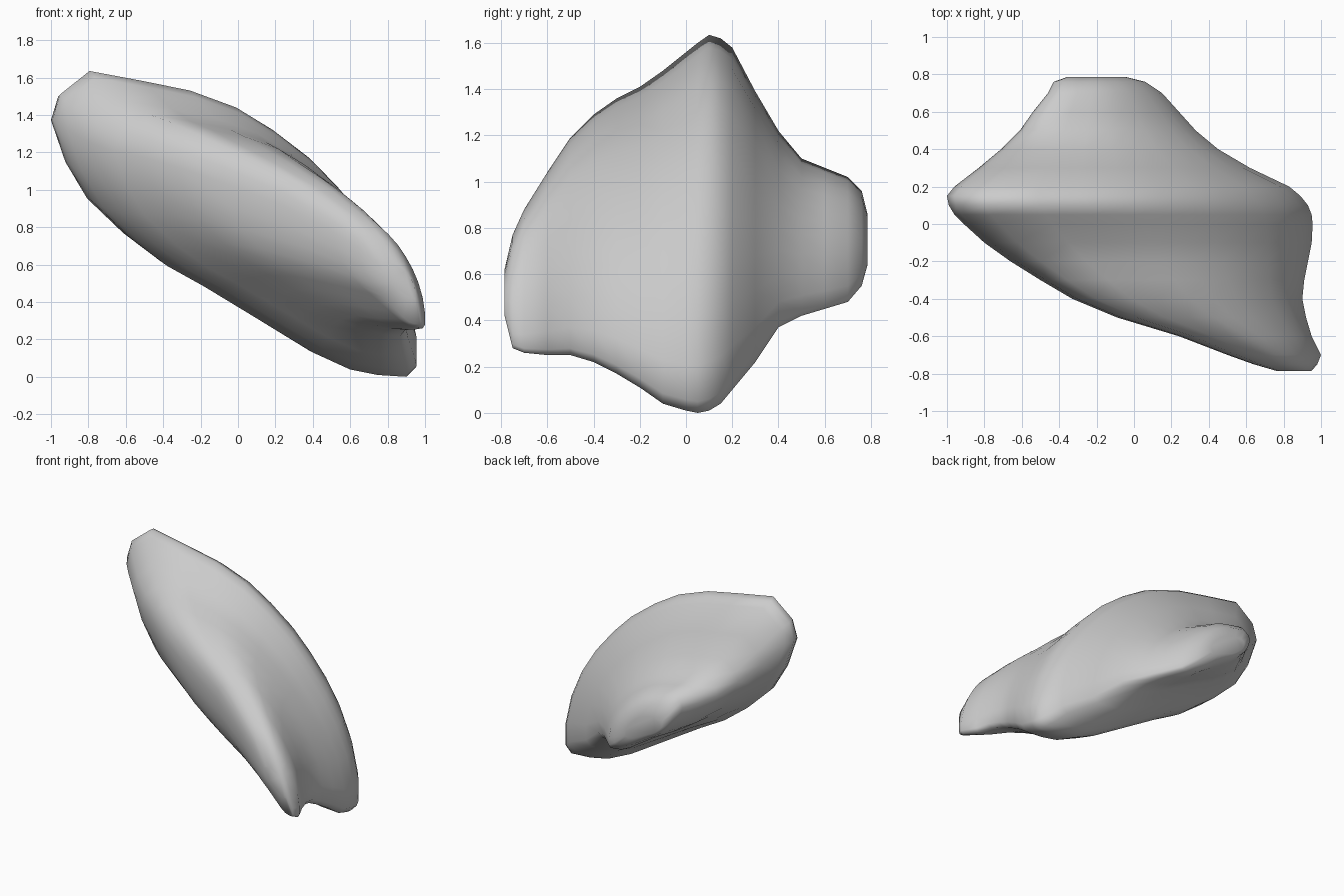
import bpy, bmesh, math

# Outline of the body seen from the front (x, z), stretched to fit every section
OUTLINE = [
    (-1.00, 1.38), (-0.96, 1.51), (-0.80, 1.635), (-0.50, 1.58), (-0.25, 1.53),
    (0.00, 1.44), (0.20, 1.32), (0.40, 1.17), (0.55, 1.02), (0.70, 0.84),
    (0.82, 0.65), (0.91, 0.44), (0.96, 0.22), (0.96, 0.06), (0.91, 0.01),
    (0.75, 0.02), (0.60, 0.05), (0.40, 0.14), (0.20, 0.26), (0.00, 0.38),
    (-0.20, 0.50), (-0.40, 0.61), (-0.60, 0.76), (-0.80, 0.95), (-0.92, 1.15),
]

# Sections along y: y, x min, x max, z min, z max
SECTIONS = [
    (-0.785, 0.76, 0.95, 0.42, 0.62),
    (-0.75, 0.64, 0.98, 0.28, 0.77),
    (-0.70, 0.50, 1.00, 0.26, 0.88),
    (-0.60, 0.24, 0.95, 0.25, 1.04),
    (-0.50, -0.09, 0.92, 0.25, 1.19),
    (-0.40, -0.33, 0.90, 0.22, 1.29),
    (-0.30, -0.50, 0.91, 0.17, 1.36),
    (-0.20, -0.66, 0.93, 0.11, 1.41),
    (-0.10, -0.80, 0.95, 0.04, 1.48),
    (0.00, -0.91, 0.955, 0.01, 1.56),
    (0.05, -0.96, 0.95, 0.00, 1.60),
    (0.10, -0.99, 0.93, 0.01, 1.635),
    (0.15, -1.00, 0.89, 0.04, 1.62),
    (0.20, -0.96, 0.83, 0.10, 1.58),
    (0.30, -0.83, 0.62, 0.22, 1.39),
    (0.40, -0.71, 0.45, 0.37, 1.22),
    (0.50, -0.61, 0.33, 0.42, 1.10),
    (0.60, -0.54, 0.24, 0.45, 1.06),
    (0.70, -0.46, 0.15, 0.48, 1.02),
    (0.76, -0.43, 0.06, 0.55, 0.96),
    (0.785, -0.36, -0.04, 0.64, 0.86),
]
N = len(OUTLINE)


def fit(values, lo, hi):
    """Stretch a list of numbers to span lo..hi."""
    a, b = min(values), max(values)
    return [lo + (v - a) * (hi - lo) / (b - a) for v in values]


def ring(bm, y, x0, x1, z0, z1):
    xs = fit([p[0] for p in OUTLINE], x0, x1)
    zs = fit([p[1] for p in OUTLINE], z0, z1)
    return [bm.verts.new((x, y, z)) for x, z in zip(xs, zs)]


# Body: one skin lofted through all the sections, closed at both ends
bm = bmesh.new()
rings = [ring(bm, *s) for s in SECTIONS]
for r, q in zip(rings, rings[1:]):
    for i in range(N):
        j = (i + 1) % N
        bm.faces.new((r[i], r[j], q[j], q[i]))
bm.faces.new(rings[0])
bm.faces.new(rings[-1])
bmesh.ops.recalc_face_normals(bm, faces=bm.faces)
for f in bm.faces:
    f.smooth = True
mesh = bpy.data.meshes.new("lobed_body")
bm.to_mesh(mesh)
bm.free()
body = bpy.data.objects.new("lobed_body", mesh)
bpy.context.collection.objects.link(body)
